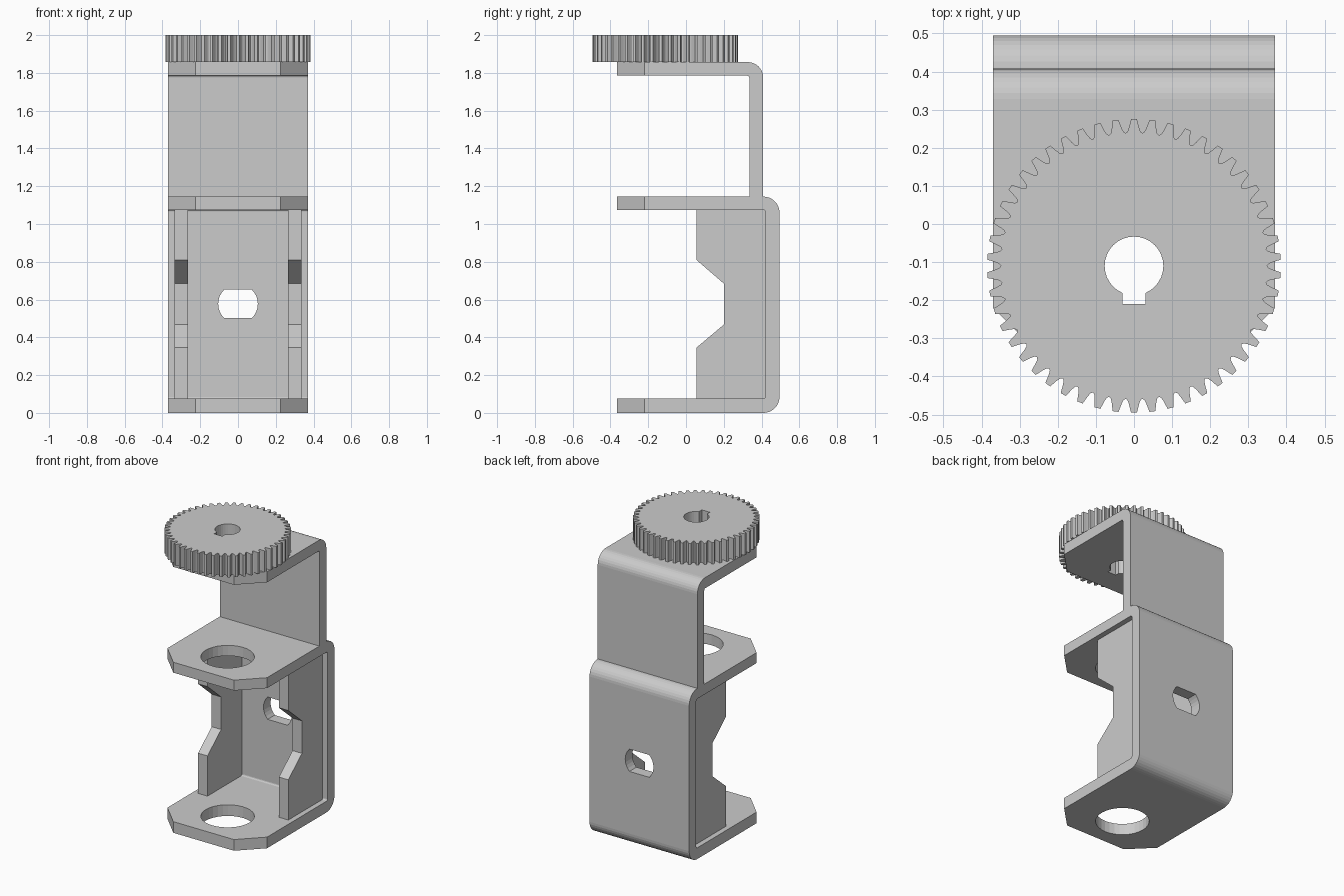
import bpy, bmesh
from math import sin, cos, pi, asin

if "Cube" in bpy.data.objects:
    bpy.data.objects.remove(bpy.data.objects["Cube"])

SHAFT_Y = -0.11
W = 0.37


def prism(name, pts, axis, lo, hi):
    """Extrude a 2D outline along an axis: x uses (y,z), y uses (x,z), z uses (x,y)."""
    place = {'x': lambda a, b, t: (t, a, b),
             'y': lambda a, b, t: (a, t, b),
             'z': lambda a, b, t: (a, b, t)}[axis]
    bm = bmesh.new()
    low = [bm.verts.new(place(a, b, lo)) for a, b in pts]
    high = [bm.verts.new(place(a, b, hi)) for a, b in pts]
    bm.faces.new(low)
    bm.faces.new(high)
    n = len(pts)
    for i in range(n):
        j = (i + 1) % n
        bm.faces.new((low[i], low[j], high[j], high[i]))
    bmesh.ops.recalc_face_normals(bm, faces=bm.faces)
    mesh = bpy.data.meshes.new(name)
    bm.to_mesh(mesh)
    bm.free()
    ob = bpy.data.objects.new(name, mesh)
    bpy.context.collection.objects.link(ob)
    return ob


def arc(cx, cy, r, a0, a1, n):
    return [(cx + r * cos(a0 + (a1 - a0) * i / n),
             cy + r * sin(a0 + (a1 - a0) * i / n)) for i in range(n + 1)]


def cut(ob, pts, axis, lo, hi):
    """Subtract a prism from an object and discard the cutter."""
    tool = prism("cutter", pts, axis, lo, hi)
    tool.hide_render = True
    mod = ob.modifiers.new("cut", 'BOOLEAN')
    mod.operation, mod.solver, mod.object = 'DIFFERENCE', 'EXACT', tool
    bpy.context.view_layer.objects.active = ob
    bpy.ops.object.modifier_apply(modifier=mod.name)
    bpy.data.objects.remove(tool)


def chamfer_front(ob):
    for s in (-1, 1):
        cut(ob, [(s * 0.185, -0.405), (s * 0.41, -0.18), (s * 0.41, -0.405)],
            'z', -0.1, 2.1)


# Lower C-shaped bracket with rounded back bends
front, back, top, r = -0.365, 0.495, 1.145, 0.085
outline = ([(front, 0)] + arc(back - r, r, r, -pi / 2, 0, 8)
           + arc(back - r, top - r, r, 0, pi / 2, 8)
           + [(front, top), (front, 1.075)]
           + arc(0.41, 1.065, 0.01, pi / 2, 0, 3)
           + arc(0.41, 0.085, 0.01, 0, -pi / 2, 3) + [(front, 0.075)])
lower = prism("lower_bracket", outline, 'x', -W, W)
chamfer_front(lower)
hole = arc(0, SHAFT_Y, 0.163, 0, 2 * pi, 32)[:-1]
cut(lower, hole, 'z', -0.1, 1.3)

# Flat-sided mounting slot in the back wall
a = asin(0.075 / 0.105)
slot = arc(0, 0.577, 0.105, -a, a, 8) + arc(0, 0.577, 0.105, pi - a, pi + a, 8)
cut(lower, slot, 'y', 0.35, 0.6)

# Notched side flanges
flange = [(0.42, 0.075), (0.055, 0.075), (0.055, 0.345), (0.2, 0.467),
          (0.2, 0.685), (0.055, 0.81), (0.055, 1.075), (0.42, 1.075)]
for side, x0 in (("left", -0.335), ("right", 0.265)):
    prism(side + "_flange", flange, 'x', x0, x0 + 0.07)

# Upper L-shaped bracket
r = 0.08
outline = ([(0.335, 1.145), (0.408, 1.145)]
           + arc(0.408 - r, 1.857 - r, r, 0, pi / 2, 8)
           + [(front, 1.857), (front, 1.785)]
           + arc(0.325, 1.775, 0.01, pi / 2, 0, 3))
upper = prism("upper_bracket", outline, 'x', -W, W)
chamfer_front(upper)

# Spur gear
TEETH = 50
tooth = [(-0.5, 0.349), (-0.38, 0.353), (-0.29, 0.363), (-0.16, 0.385),
         (0.16, 0.385), (0.29, 0.363), (0.38, 0.353)]
rim = []
for i in range(TEETH):
    for f, rad in tooth:
        t = pi / 2 + (i + f) * 2 * pi / TEETH
        rim.append((rad * cos(t), SHAFT_Y + rad * sin(t)))
gear = prism("gear", rim, 'z', 1.857, 2.0)

# Keyed bore through gear and upper bracket
k = asin(0.03 / 0.077)
bore = (arc(0, SHAFT_Y, 0.077, -pi / 2 + k, 3 * pi / 2 - k, 28)
        + [(-0.03, -0.21), (0.03, -0.21)])
for ob in (gear, upper):
    cut(ob, bore, 'z', 1.7, 2.1)
